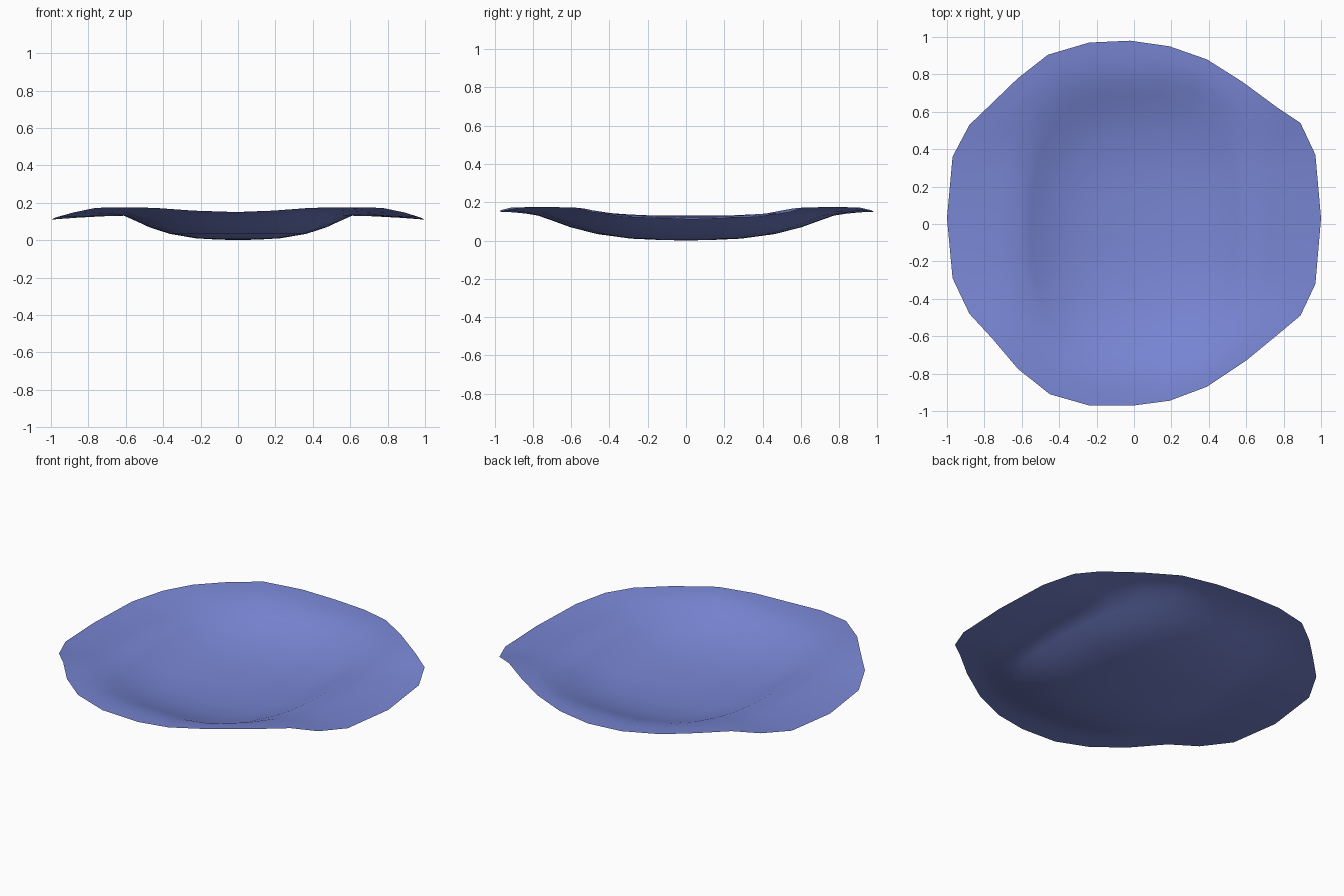
import bpy, bmesh, math

if "Cube" in bpy.data.objects:
    bpy.data.objects.remove(bpy.data.objects["Cube"])

# Wavy rim outline, counter-clockwise from the right side
OUTLINE = [(1, .03), (.97, .37), (.89, .54), (.77, .62), (.58, .76), (.39, .88), (.19, .95),
           (-.02, .98), (-.24, .97), (-.46, .905), (-.62, .78), (-.76, .645), (-.88, .53), (-.97, .36),
           (-1, .03), (-.97, -.29), (-.88, -.48), (-.76, -.61), (-.62, -.775), (-.45, -.91), (-.24, -.97),
           (0, -.97), (.19, -.945), (.39, -.87), (.6, -.73), (.77, -.59), (.89, -.49), (.97, -.32)]
# Rim height over one quarter turn, side to end
RIM_Z = [.11, .123, .148, .173, .175, .173, .158, .15]
# Bowl profile: fraction of the lip size, height
BOWL = [(.2, .004), (.37, .01), (.6, .034), (.78, .07), (.9, .104), (1, .131)]
LIP_X, LIP_Y, POWER = .61, .775, 2.6


def rim_height(i):
    q, k = divmod(i, 7)
    return RIM_Z[k] if q % 2 == 0 else RIM_Z[7 - k]


def lip_point(x, y):
    s = (abs(x / LIP_X) ** POWER + abs(y / LIP_Y) ** POWER) ** (-1 / POWER)
    return x * s, y * s


bm = bmesh.new()
rings = []

# Sunken bowl
for f, z in BOWL:
    rings.append([bm.verts.new((f * lx, f * ly, z)) for lx, ly in (lip_point(*p) for p in OUTLINE)])

# Flared rim
for t, h in ((.3, .5), (.65, .87), (1, 1)):
    ring = []
    for i, (x, y) in enumerate(OUTLINE):
        lx, ly = lip_point(x, y)
        e = rim_height(i)
        blend = h if e > .131 else t ** 1.5
        ring.append(bm.verts.new((lx + (x - lx) * t, ly + (y - ly) * t, .131 + (e - .131) * blend)))
    rings.append(ring)

n = len(OUTLINE)
centre = bm.verts.new((0, 0, 0))
for i in range(n):
    j = (i + 1) % n
    bm.faces.new((centre, rings[0][i], rings[0][j]))
    for a, b in zip(rings, rings[1:]):
        bm.faces.new((a[i], b[i], b[j], a[j]))
for face in bm.faces:
    face.smooth = True

mesh = bpy.data.meshes.new("dish")
bm.to_mesh(mesh)
bm.free()
dish = bpy.data.objects.new("dish", mesh)
bpy.context.collection.objects.link(dish)

mat = bpy.data.materials.new("blue_glaze")
mat.diffuse_color = (.19, .24, .66, 1)
mat.use_nodes = True
mat.node_tree.nodes["Principled BSDF"].inputs["Base Color"].default_value = mat.diffuse_color
mesh.materials.append(mat)
